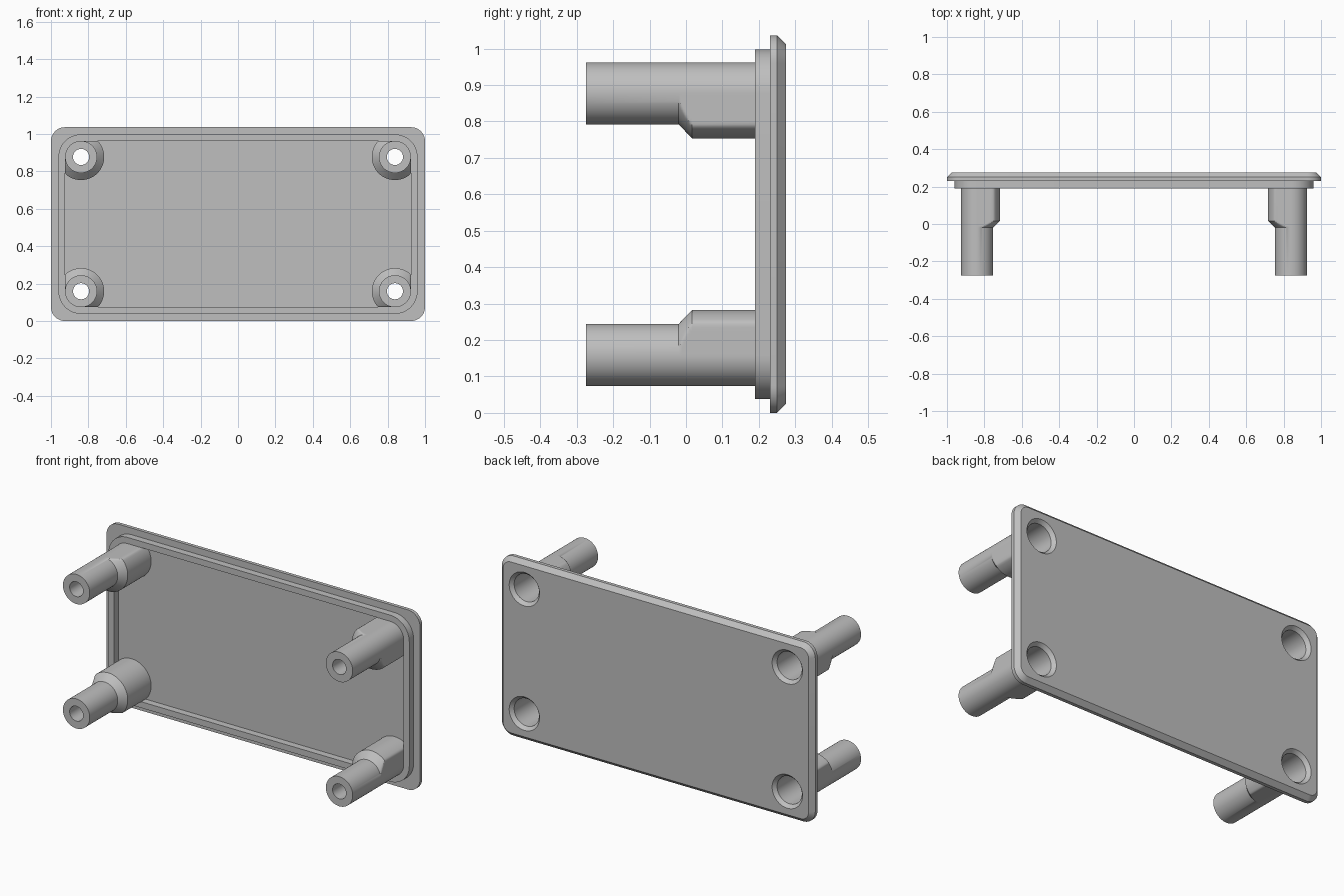
import bpy, bmesh, math

if "Cube" in bpy.data.objects:
    bpy.data.objects.remove(bpy.data.objects["Cube"], do_unlink=True)

grey = bpy.data.materials.new("plain grey")
grey.use_nodes = True
colour = (0.52, 0.52, 0.52, 1)
grey.diffuse_color = colour
grey.node_tree.nodes["Principled BSDF"].inputs["Base Color"].default_value = colour

MID_Z = 0.518
POST_X, POST_Z = 0.839, 0.359     # post centres, measured from the plate centre
POST_R, BOSS_R, BORE_R, HEAD_R = 0.0855, 0.1235, 0.043, 0.079
BACK, SHOULDER, SEAT, LIP = 0.275, 0.25, 0.23, 0.19
SEGMENTS = 96


def rounded_rect(hx, hz, r, y, steps=12):
    """Outline of a rounded rectangle facing along y."""
    points = []
    for quarter, (sx, sz) in enumerate([(1, 1), (-1, 1), (-1, -1), (1, -1)]):
        for i in range(steps + 1):
            a = (quarter + i / steps) * math.pi / 2
            points.append((sx * (hx - r) + r * math.cos(a), y,
                           MID_Z + sz * (hz - r) + r * math.sin(a)))
    return points


def loft(name, rings, caps=False):
    """Skin a series of closed outlines that have equal point counts."""
    bm = bmesh.new()
    loops = [[bm.verts.new(p) for p in ring] for ring in rings]
    for a, b in zip(loops, loops[1:]):
        for i in range(len(a)):
            j = (i + 1) % len(a)
            bm.faces.new((a[i], a[j], b[j], b[i]))
    if caps:
        bm.faces.new(loops[0])
        bm.faces.new(loops[-1])
    bmesh.ops.recalc_face_normals(bm, faces=bm.faces)
    mesh = bpy.data.meshes.new(name)
    bm.to_mesh(mesh)
    bm.free()
    mesh.materials.append(grey)
    obj = bpy.data.objects.new(name, mesh)
    bpy.context.collection.objects.link(obj)
    return obj


def select_only(obj):
    bpy.ops.object.select_all(action='DESELECT')
    obj.select_set(True)
    bpy.context.view_layer.objects.active = obj


def smooth(obj):
    select_only(obj)
    bpy.ops.object.shade_smooth_by_angle(angle=math.radians(30))


def post_ring(sx, sz, radius, y):
    """Circle around a post, trimmed flush with the inside of the lip."""
    points = []
    for i in range(SEGMENTS):
        a = 2 * math.pi * i / SEGMENTS
        u, v = math.cos(a), math.sin(a)
        if u > 0 and v > 0:
            limit = POST_R
        else:
            limit = POST_R / max(u, v, 0.01)
        r = min(radius, limit)
        points.append((sx * (POST_X + r * u), y, MID_Z + sz * (POST_Z + r * v)))
    return points


# Cover plate with a chamfered back edge
plate = loft("cover_plate", [
    rounded_rect(1, MID_Z, 0.075, SEAT),
    rounded_rect(1, MID_Z, 0.075, SHOULDER),
    rounded_rect(0.975, MID_Z - 0.025, 0.05, BACK)], caps=True)

# Raised lip around the inside of the plate
inner = (POST_X + POST_R, POST_Z + POST_R, POST_R)
outer = [d + 0.0355 for d in inner]
lip = loft("locating_lip", [
    rounded_rect(*outer, SEAT), rounded_rect(*outer, LIP),
    rounded_rect(*inner, LIP), rounded_rect(*inner, SEAT)])
smooth(lip)

# Hollow screw posts, with a wider boss around each screw head recess
CONE_START, CONE_END, CONE_STEPS = -0.02, 0.017, 8
profile = [(POST_R, SEAT - 0.505), (POST_R, CONE_START)]
for i in range(1, CONE_STEPS + 1):
    t = i / CONE_STEPS
    profile.append((POST_R + t * (BOSS_R - POST_R),
                    CONE_START + t * (CONE_END - CONE_START)))
profile.append((BOSS_R, SEAT))
bore = [(HEAD_R, SEAT), (HEAD_R, 0.02), (BORE_R, 0.02), (BORE_R, SEAT - 0.505)]

for side, sx in (("left", 1), ("right", -1)):
    for level, sz in (("upper", 1), ("lower", -1)):
        section = bore + profile
        post = loft(f"{level}_{side}_post",
                    [post_ring(sx, sz, r, y) for r, y in section])
        smooth(post)

        # Countersunk opening through the plate
        cutter = loft("hole_cutter", [
            post_ring_points for post_ring_points in (
                [(sx * POST_X + r * math.cos(2 * math.pi * i / SEGMENTS), y,
                  MID_Z + sz * POST_Z + r * math.sin(2 * math.pi * i / SEGMENTS))
                 for i in range(SEGMENTS)]
                for r, y in ((HEAD_R, LIP), (HEAD_R, SHOULDER + 0.005),
                             (HEAD_R + 0.04, BACK + 0.025)))], caps=True)
        cutter.hide_render = True
        cut = plate.modifiers.new("screw hole", 'BOOLEAN')
        cut.operation = 'DIFFERENCE'
        cut.solver = 'EXACT'
        cut.object = cutter
        select_only(plate)
        bpy.ops.object.modifier_apply(modifier=cut.name)
        bpy.data.objects.remove(cutter, do_unlink=True)

smooth(plate)
